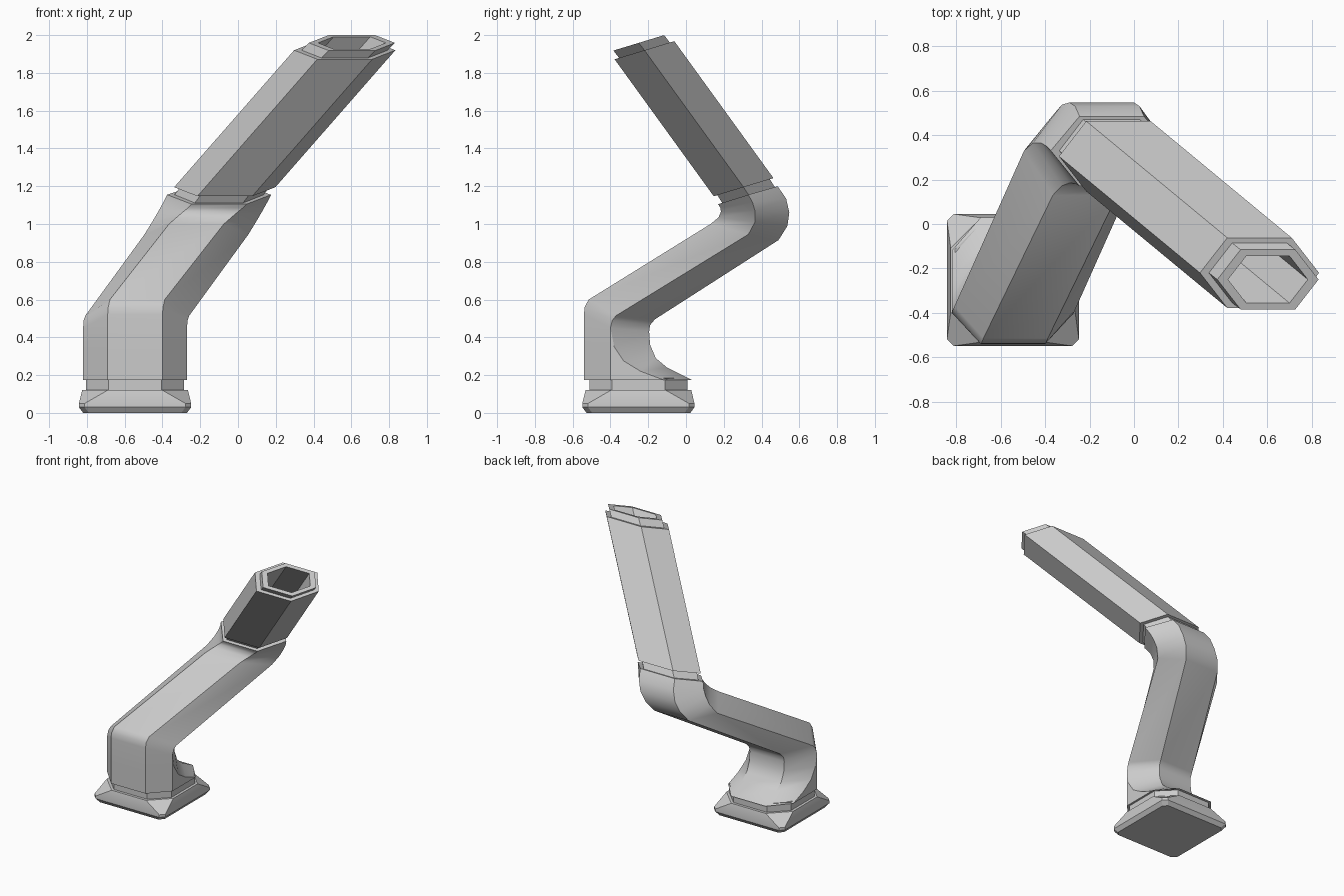
import bpy, bmesh, math
from mathutils import Vector

if "Cube" in bpy.data.objects:
    bpy.data.objects.remove(bpy.data.objects["Cube"])

grey = bpy.data.materials.new("light_grey")
grey.diffuse_color = (0.6, 0.6, 0.6, 1)
grey.use_nodes = True
grey.node_tree.nodes["Principled BSDF"].inputs["Base Color"].default_value = grey.diffuse_color


def loft(name, rings):
    """Skin a list of equal-length rings and cap both ends."""
    bm = bmesh.new()
    vs = [[bm.verts.new(p) for p in r] for r in rings]
    n = len(rings[0])
    for a, b in zip(vs, vs[1:]):
        for i in range(n):
            j = (i + 1) % n
            bm.faces.new((a[i], a[j], b[j], b[i]))
    bm.faces.new(vs[0][::-1])
    bm.faces.new(vs[-1])
    bmesh.ops.remove_doubles(bm, verts=bm.verts, dist=0.0005)
    bmesh.ops.recalc_face_normals(bm, faces=bm.faces)
    me = bpy.data.meshes.new(name)
    bm.to_mesh(me)
    bm.free()
    me.materials.append(grey)
    ob = bpy.data.objects.new(name, me)
    bpy.context.collection.objects.link(ob)
    bpy.ops.object.select_all(action='DESELECT')
    ob.select_set(True)
    bpy.context.view_layer.objects.active = ob
    bpy.ops.object.shade_smooth_by_angle(angle=math.radians(32))
    return ob


def octagon(z, h, cut, cx=-0.545, cy=-0.252):
    """Square of half width h with its corners cut off."""
    k = h - cut
    pts = [(-k, -h), (k, -h), (h, -k), (h, k), (k, h), (-k, h), (-h, k), (-h, -k)]
    return [(cx + x, cy + y, z) for x, y in pts]


def hexagon(c, s):
    """Six-sided tube section, tilted about x."""
    c = Vector(c)
    v = Vector((0, 0.158, 0.048))
    pts = [(-0.145, -1), (0.145, -1), (0.268, 0), (0.145, 1), (-0.145, 1), (-0.268, 0)]
    return [c + s * (Vector((x, 0, 0)) + t * v) for x, t in pts]


def bent_section(cx, f, m, b, m2=None):
    """Pipe section from (y, z) of the front, side and back edges."""
    m2 = m2 or m
    w, e = 0.145, 0.275
    prof = [(-w, f), (w, f), (e, m), (e, m2), (w, b), (-w, b), (-e, m2), (-e, m)]
    return [(cx + x, p[0], p[1]) for x, p in prof]


# square foot with sloped corners
loft("foot", [octagon(0, 0.275, 0.03), octagon(0.03, 0.297, 0.03),
              octagon(0.05, 0.297, 0.03), octagon(0.12, 0.28, 0.135)])
# recessed neck above the foot
loft("foot_neck", [octagon(0.11, 0.26, 0.12), octagon(0.185, 0.26, 0.12)])

# bent lower pipe: flared bottom, first bend, slanted run, elbow
X = -0.545
loft("lower_pipe", [
    bent_section(X, (-.54, .175), (-.40, .175), (.03, .175), (-.12, .175)),
    bent_section(X, (-.54, .20), (-.40, .20), (-.10, .24), (-.24, .22)),
    bent_section(X, (-.54, .25), (-.40, .25), (-.16, .29), (-.33, .275)),
    bent_section(X, (-.54, .33), (-.40, .33), (-.19, .36), (-.38, .35)),
    bent_section(X, (-.54, .52), (-.40, .45), (-.195, .43)),
    bent_section(X + .003, (-.537, .56), (-.39, .49), (-.19, .465)),
    bent_section(X + .012, (-.515, .60), (-.37, .515), (-.165, .495)),
    bent_section(-.22, (.13, 1.0), (.33, .945), (.49, .915)),
    bent_section(-.18, (.172, 1.035), (.365, 1.01), (.537, .99)),
    bent_section(-.145, (.185, 1.065), (.365, 1.07), (.547, 1.06)),
    bent_section(-.12, (.182, 1.085), (.352, 1.115), (.53, 1.135)),
    bent_section(-.10, (.17, 1.105), (.33, 1.155), (.485, 1.20)),
])

# recessed joint between elbow and upper tube
loft("joint_neck", [hexagon((-.105, .334, 1.149), .88), hexagon((-.065, .301, 1.201), .88)])

# straight upper tube with a stepped rim and a deep hollow
bottom, top, rim = (-.07, .305, 1.195), (.565, -.22, 1.92), (.603, -.25, 1.959)
loft("upper_tube", [hexagon(bottom, 1), hexagon(top, 1), hexagon(top, .85),
                    hexagon(rim, .85), hexagon(rim, .67), hexagon((-.03, .272, 1.24), .67)])
